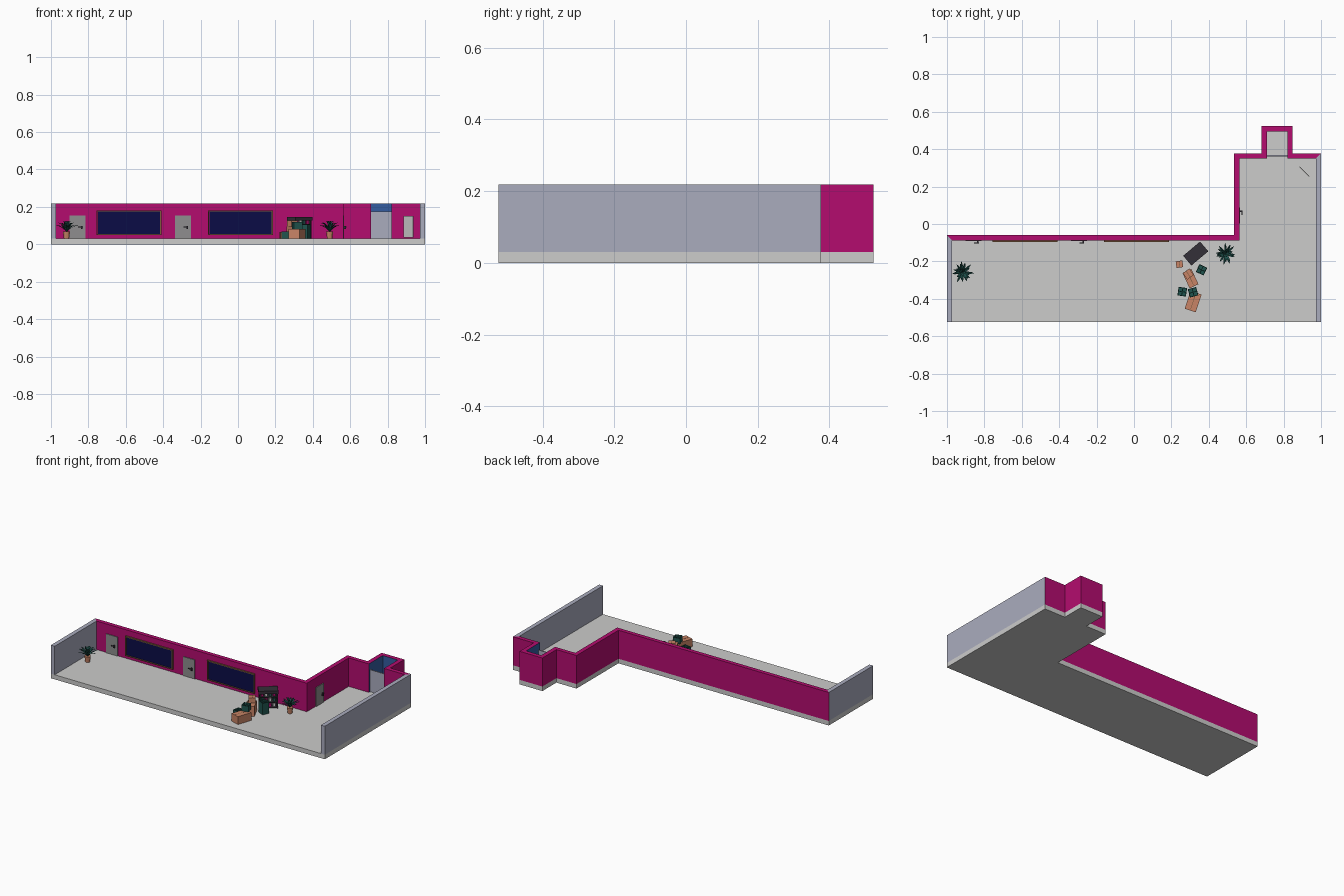
import bpy, bmesh, math, random
from mathutils import Matrix, Vector

if "Cube" in bpy.data.objects:
    bpy.data.objects.remove(bpy.data.objects["Cube"])

random.seed(4)
FLOOR, TOP = 0.03, 0.218


def mat(name, r, g, b):
    m = bpy.data.materials.new(name)
    m.diffuse_color = [((c / 255 + 0.055) / 1.055) ** 2.4 for c in (r, g, b)] + [1]
    m.use_nodes = True
    m.node_tree.nodes["Principled BSDF"].inputs["Base Color"].default_value = m.diffuse_color
    return m


PINK = mat("magenta wall", 180, 12, 111)
GREY = mat("lavender grey", 170, 172, 190)
PALE = mat("pale grey floor", 204, 204, 203)
BLUE = mat("blue alcove", 52, 92, 160)
NAVY = mat("navy board", 11, 12, 70)
BRASS = mat("brown frame", 125, 92, 62)
DOOR = mat("door grey", 142, 141, 142)
GREEN = mat("dark teal", 32, 84, 78)
CARD = mat("cardboard", 200, 132, 102)
DARK = mat("charcoal", 52, 48, 56)


def finish(name, bm, *mats):
    bmesh.ops.recalc_face_normals(bm, faces=bm.faces)
    me = bpy.data.meshes.new(name)
    bm.to_mesh(me)
    bm.free()
    for m in mats:
        me.materials.append(m)
    ob = bpy.data.objects.new(name, me)
    bpy.context.collection.objects.link(ob)
    return ob


def add_box(bm, c, s, frame=Matrix()):
    bmesh.ops.create_cube(bm, size=1, matrix=frame @ Matrix.Translation(c) @ Matrix.Diagonal((*s, 1)))


def place(x, y, z=0, deg=0):
    return Matrix.Translation((x, y, z)) @ Matrix.Rotation(math.radians(deg), 4, 'Z')


def boxes(name, m, parts, frame=Matrix()):
    bm = bmesh.new()
    for c, s in parts:
        add_box(bm, c, s, frame)
    return finish(name, bm, m)


# Room outline: outer and inner wall corners, left front round to right front
outer = [(-1, -.523), (-1, -.06), (.535, -.06), (.535, .377), (.682, .377), (.682, .523),
         (.848, .523), (.848, .377), (1, .377), (1, -.523)]
inner = [(-.972, -.523), (-.972, -.087), (.563, -.087), (.563, .35), (.71, .35), (.71, .495),
         (.82, .495), (.82, .35), (.972, .35), (.972, -.523)]

# Floor slab
bm = bmesh.new()
face = bm.faces.new([bm.verts.new((x, y, 0)) for x, y in outer])
ext = bmesh.ops.extrude_face_region(bm, geom=[face])
bmesh.ops.translate(bm, vec=(0, 0, FLOOR), verts=[g for g in ext["geom"] if isinstance(g, bmesh.types.BMVert)])
finish("floor", bm, PALE)

# Walls: grey ends, magenta between, blue inside the alcove
bm = bmesh.new()
rings = [[bm.verts.new((*p, z)) for p, z in ((o, FLOOR), (o, TOP), (i, TOP), (i, FLOOR))]
         for o, i in zip(outer, inner)]
for s in range(len(rings) - 1):
    a, b = rings[s], rings[s + 1]
    for k in range(4):
        f = bm.faces.new((a[k], a[(k + 1) % 4], b[(k + 1) % 4], b[k]))
        f.material_index = 1 if s in (0, 8) else 2 if (k == 2 and s in (4, 5, 6)) else 0
for r in (rings[0], rings[-1]):
    bm.faces.new(r).material_index = 1
finish("walls", bm, PINK, GREY, BLUE)


# Doors with lever handles
def door(name, frame):
    boxes(name, DOOR, [((0, -.002, .0925), (.085, .006, .125))], frame)
    boxes(name + "_handle", DARK, [((.022, -.009, .09), (.008, .01, .018)),
                                   ((.015, -.014, .092), (.026, .004, .005))], frame)


door("left_door", place(-.858, -.087))
door("middle_door", place(-.294, -.087))
door("side_door", place(.563, .045, 0, 90))

# Wall boards with frames
for name, x in (("left_board", -.583), ("right_board", .013)):
    boxes(name, NAVY, [((x, -.089, .115), (.33, .006, .122))])
    boxes(name + "_frame", BRASS,
          [((x, -.091, .115 + d * .062), (.346, .012, .006)) for d in (-1, 1)] +
          [((x + d * .17, -.091, .115), (.006, .012, .124)) for d in (-1, 1)])

# Lift door and thin standing panel
boxes("alcove_door", GREY, [((.765, .365, .1025), (.11, .006, .145))])
boxes("standing_panel", PALE, [((0, 0, .093), (.072, .002, .115))], place(.911, .28, 0, -45))


# Potted plants: tapered pot and three tiers of arched pointed leaves
def plant(name, x, y):
    bm = bmesh.new()
    bmesh.ops.create_cone(bm, cap_ends=True, segments=12, radius1=.014, radius2=.019, depth=.038,
                          matrix=place(x, y, FLOOR + .019))
    finish(name + "_pot", bm, CARD)
    bm = bmesh.new()
    for n, reach, height in ((11, .058, .035), (9, .044, .05), (6, .022, .06)):
        for k in range(n):
            ang = math.tau * k / n + random.uniform(-.2, .2) + reach * 40
            frame = place(x, y, .066, math.degrees(ang))
            r = reach * random.uniform(.85, 1.08)
            prev = None
            for t, w in ((0, .0025), (.4, .006), (.75, .005), (1, .0006)):
                z = height * (1.9 * t - .95 * t * t)
                row = [bm.verts.new(frame @ Vector((r * t, w * d, z + .002 * abs(d)))) for d in (-1, 0, 1)]
                if prev:
                    for j in (0, 1):
                        bm.faces.new((prev[j], row[j], row[j + 1], prev[j + 1]))
                prev = row
    finish(name + "_leaves", bm, GREEN)


plant("left_plant", -.917, -.258)
plant("right_plant", .49, -.158)

# Dark shelving rack with goods
rack = place(.33, -.158, FLOOR, 40)
boxes("rack", DARK,
      [((0, 0, z), (.112, .064, .005)) for z in (.006, .04, .075)] +
      [((0, 0, .107), (.118, .068, .02))] +
      [((d * .053, 0, .05), (.006, .062, .1)) for d in (-1, 1)] +
      [((0, .03, .05), (.11, .004, .1))], rack)
for name, m, off in (("pale_goods", PALE, 0), ("green_goods", GREEN, 1), ("magenta_goods", PINK, 2)):
    boxes(name, m, [((-.036 + .024 * k, -.012, .018 + .034 * row), (.016, .024, .02))
                    for row in range(3) for k in range(4) if (k + row) % 3 == off], rack)

# Cardboard boxes with a closed lid strip
for name, x, y, z, deg, s in (("small_box", .243, -.215, .03, 8, (.036, .036, .035)),
                              ("middle_box", .302, -.292, .03, 25, (.052, .09, .065)),
                              ("upper_box", .29, -.268, .095, 35, (.042, .042, .032)),
                              ("large_box", .316, -.415, .03, -18, (.062, .1, .052))):
    boxes(name, CARD, [((0, 0, s[2] / 2), s)], place(x, y, z, deg))
    boxes(name + "_seam", BRASS, [((0, 0, s[2]), (.003, s[1] * .9, .001))], place(x, y, z, deg))


# Open teal crates with dividers
def crate(name, x, y, z, deg):
    w, h = .046, .038
    parts = [((0, 0, .003), (w, w, .006))]
    for d in (-1, 0, 1):
        hh = h if d else h * .85
        parts += [((d * .021, 0, hh / 2), (.004, w, hh)), ((0, d * .021, hh / 2), (w, .004, hh))]
    boxes(name, GREEN, parts, place(x, y, z, deg))


crate("left_crate", .258, -.362, .03, -8)
crate("top_crate", .316, -.365, .082, 15)
crate("rack_crate_lower", .361, -.245, .03, -25)
crate("rack_crate_upper", .361, -.245, .068, -25)
